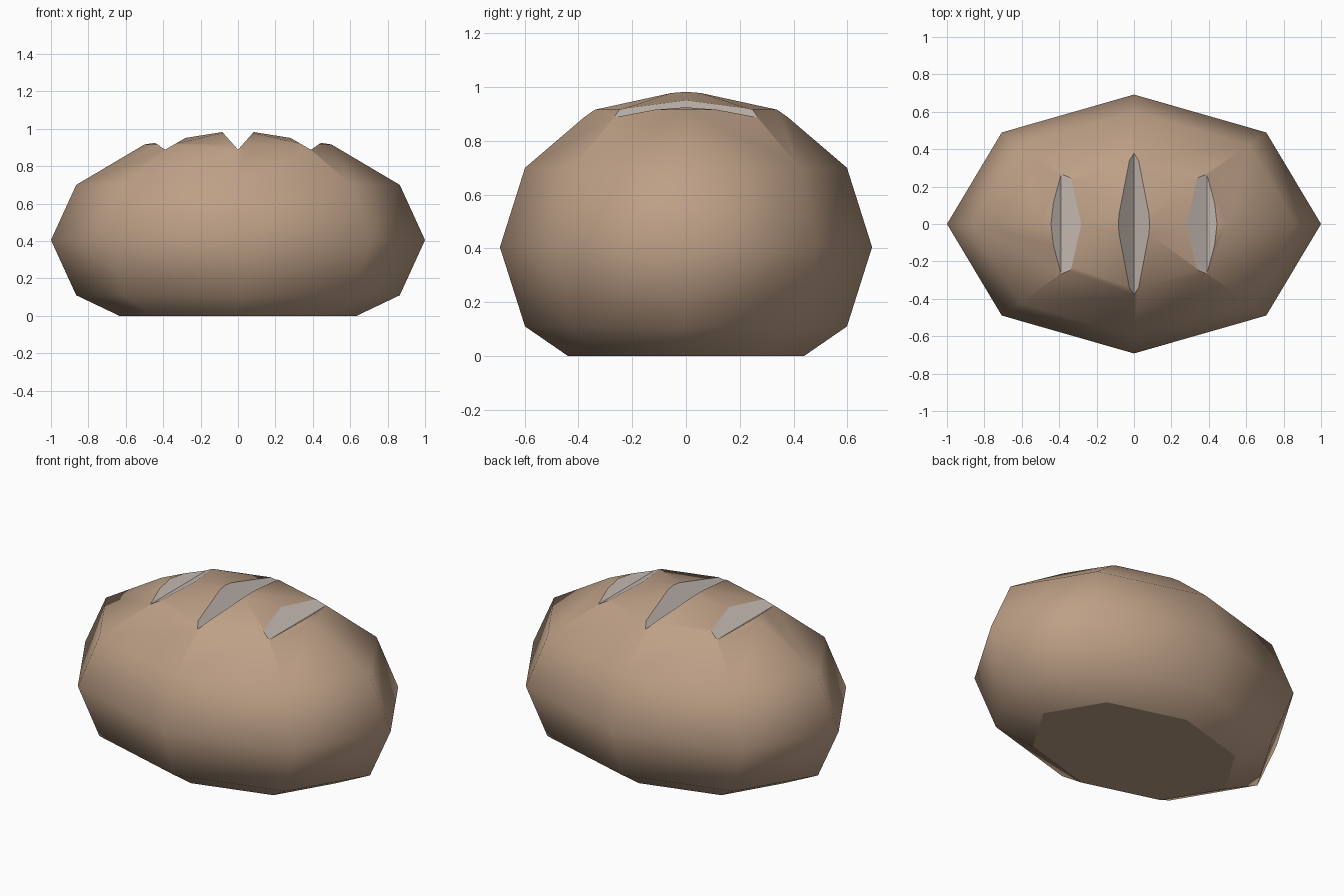
import bpy
import bmesh
from math import cos, sin, pi

default = bpy.data.objects.get("Cube")
if default:
    bpy.data.objects.remove(default, do_unlink=True)


def material(name, rgb):
    m = bpy.data.materials.new(name)
    m.use_nodes = True
    colour = (*rgb, 1)
    m.diffuse_color = colour
    m.node_tree.nodes["Principled BSDF"].inputs["Base Color"].default_value = colour
    return m


crust = material("brown crust", (0.51, 0.35, 0.24))
crumb = material("pale crumb", (0.58, 0.51, 0.46))


def make_object(name, bm):
    bmesh.ops.recalc_face_normals(bm, faces=bm.faces)
    mesh = bpy.data.meshes.new(name)
    bm.to_mesh(mesh)
    bm.free()
    mesh.materials.append(crust)
    mesh.materials.append(crumb)
    ob = bpy.data.objects.new(name, mesh)
    bpy.context.collection.objects.link(ob)
    return ob


# Loaf: stacked eight-sided oval rings, flat base, pointed crown
SIDES, DEPTH = 8, 0.692
profile = [(0.634, 0), (0.865, 0.11), (1, 0.405), (0.865, 0.70), (0.5, 0.916)]
bm = bmesh.new()
rings = []
for r, z in profile:
    angles = [2 * pi * i / SIDES for i in range(SIDES)]
    rings.append([bm.verts.new((r * cos(a), r * DEPTH * sin(a), z)) for a in angles])
crown = bm.verts.new((0, 0, 0.996))
bm.faces.new(rings[0])
for i in range(SIDES):
    j = (i + 1) % SIDES
    for low, high in zip(rings, rings[1:]):
        bm.faces.new((low[i], low[j], high[j], high[i]))
    bm.faces.new((rings[-1][i], rings[-1][j], crown))
loaf = make_object("bread_loaf", bm)


# Scored slashes: straight V-shaped wedges cut across the crown
def slash(name, x, left, right):
    bm = bmesh.new()
    section = [(x, 0.888), (x + right, 1.088), (x - left, 1.088)]
    base = bm.faces.new([bm.verts.new((px, -0.6, pz)) for px, pz in section])
    made = bmesh.ops.extrude_face_region(bm, geom=[base])["geom"]
    verts = [v for v in made if isinstance(v, bmesh.types.BMVert)]
    bmesh.ops.translate(bm, verts=verts, vec=(0, 1.2, 0))
    for f in bm.faces:
        f.material_index = 1
    return make_object(name, bm)


cutters = [
    slash("middle_slash_cutter", 0, 0.177, 0.177),
    slash("left_slash_cutter", 0.39, 0.345, 0.29),
    slash("right_slash_cutter", -0.39, 0.29, 0.345),
]
bpy.context.view_layer.objects.active = loaf
for cutter in cutters:
    mod = loaf.modifiers.new("slash", "BOOLEAN")
    mod.operation = "DIFFERENCE"
    mod.solver = "EXACT"
    mod.object = cutter
    bpy.ops.object.modifier_apply(modifier=mod.name)
    bpy.data.objects.remove(cutter, do_unlink=True)

# Soft crust with crisp edges around the base and slashes
bm = bmesh.new()
bm.from_mesh(loaf.data)
bm.normal_update()
for f in bm.faces:
    f.smooth = f.material_index == 0 and f.normal.z > -0.99
for e in bm.edges:
    e.smooth = all(f.smooth for f in e.link_faces)
bm.to_mesh(loaf.data)
bm.free()
